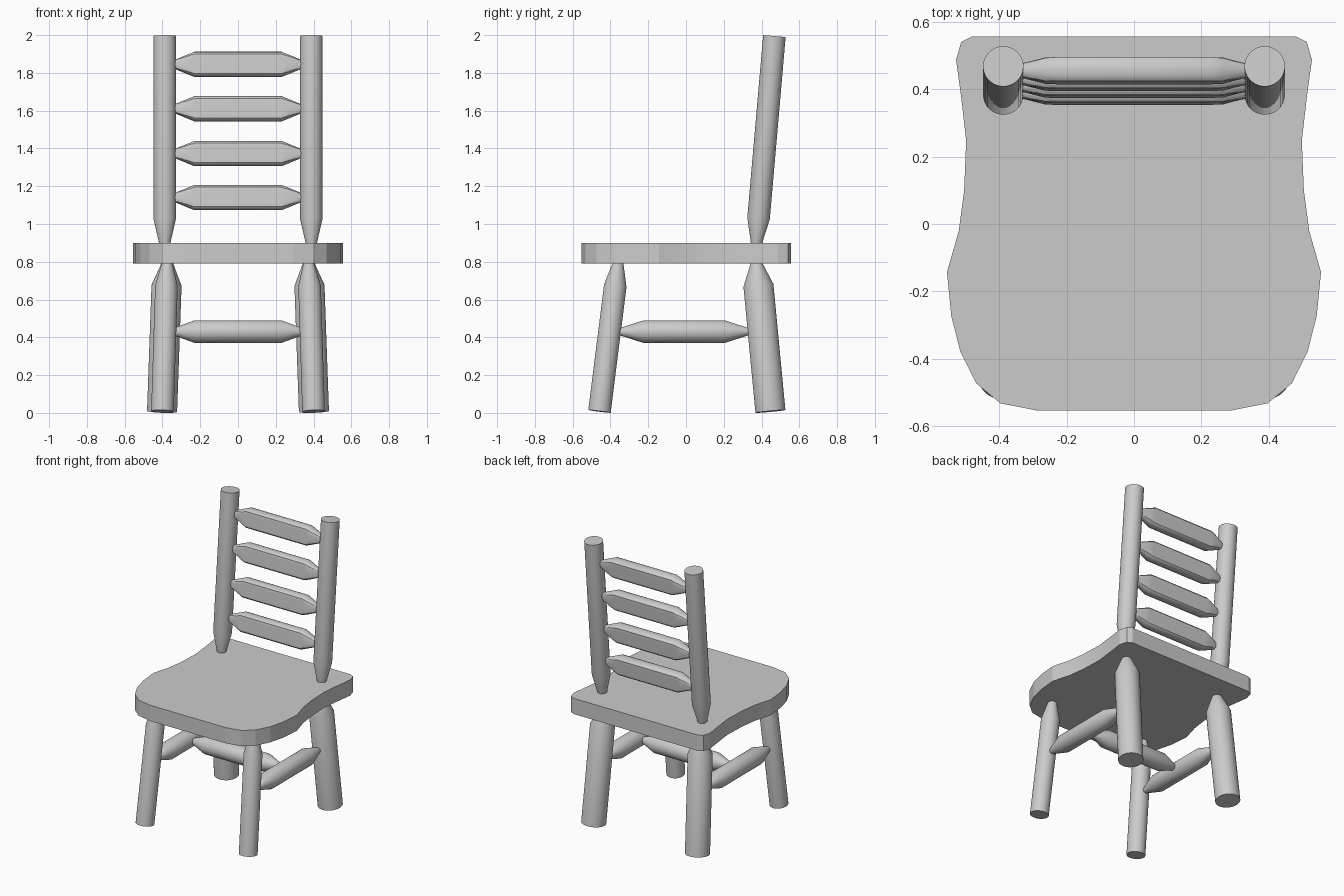
import bpy, bmesh, math
from mathutils import Vector, Matrix

if "Cube" in bpy.data.objects:
    bpy.data.objects.remove(bpy.data.objects["Cube"])

SIDES = 32


def finish(name, bm, angle=25):
    bmesh.ops.recalc_face_normals(bm, faces=bm.faces)
    me = bpy.data.meshes.new(name)
    bm.to_mesh(me)
    bm.free()
    ob = bpy.data.objects.new(name, me)
    bpy.context.collection.objects.link(ob)
    bpy.ops.object.select_all(action='DESELECT')
    ob.select_set(True)
    bpy.context.view_layer.objects.active = ob
    bpy.ops.object.shade_smooth_by_angle(angle=math.radians(angle))
    return ob


def turned(name, p0, p1, rings, flat=None, tilt=0.0):
    """Turned rod from p0 to p1; rings = (distance from p0, radius); flat limits the depth."""
    p0, p1 = Vector(p0), Vector(p1)
    axis = (p1 - p0).normalized()
    ref = Vector((0, 1, 0)) if abs(axis.y) < 0.7 else Vector((1, 0, 0))
    ref = Matrix.Rotation(tilt, 3, 'X') @ ref
    u = (ref - axis * ref.dot(axis)).normalized()
    v = axis.cross(u)
    bm = bmesh.new()
    loops = []
    for d, r in rings:
        loop = []
        for i in range(SIDES):
            a = 2 * math.pi * (i + 0.5) / SIDES
            cu, cv = r * math.cos(a), r * math.sin(a)
            if flat:
                cu = max(-flat, min(flat, cu))
            loop.append(bm.verts.new(p0 + axis * d + u * cu + v * cv))
        loops.append(loop)
    for a, b in zip(loops, loops[1:]):
        for i in range(SIDES):
            j = (i + 1) % SIDES
            bm.faces.new((a[i], a[j], b[j], b[i]))
    bm.faces.new(loops[0])
    bm.faces.new(loops[-1])
    if flat:
        bmesh.ops.remove_doubles(bm, verts=bm.verts, dist=1e-5)
    return finish(name, bm)


# Seat: mirrored half outline, extruded
half = [(0.29, -0.553), (0.397, -0.532), (0.468, -0.473), (0.515, -0.38),
        (0.542, -0.274), (0.555, -0.143), (0.52, -0.02), (0.504, 0.10),
        (0.498, 0.247), (0.513, 0.378), (0.528, 0.487), (0.513, 0.54), (0.48, 0.557)]
outline = half + [(-x, y) for x, y in reversed(half)]
bm = bmesh.new()
face = bm.faces.new([bm.verts.new((x, y, 0.79)) for x, y in outline])
ext = bmesh.ops.extrude_face_region(bm, geom=[face])
bmesh.ops.translate(bm, vec=(0, 0, 0.11),
                    verts=[g for g in ext['geom'] if isinstance(g, bmesh.types.BMVert)])
finish("seat", bm, 10)

# Legs, back posts and side stretchers on both sides
for s, side in ((-1, "left"), (1, "right")):
    turned("front_leg_" + side, (s * 0.40, -0.458, 0.008), (s * 0.375, -0.359, 0.795),
           [(0, 0.06), (0.67, 0.06), (0.794, 0.028)])
    turned("back_leg_" + side, (s * 0.402, 0.447, 0.008), (s * 0.374, 0.372, 0.795),
           [(0, 0.08), (0.67, 0.08), (0.791, 0.03)])
    turned("back_post_" + side, (s * 0.388, 0.372, 0.89), (s * 0.388, 0.468, 1.995),
           [(0, 0.028), (0.14, 0.06), (1.109, 0.06)])
    turned("side_stretcher_" + side, (s * 0.388, -0.37, 0.43), (s * 0.388, 0.35, 0.43),
           [(0, 0.013), (0.145, 0.06), (0.575, 0.06), (0.72, 0.013)])

# Middle stretcher joining the side ones
turned("cross_stretcher", (-0.35, -0.01, 0.43), (0.35, -0.01, 0.43),
       [(0, 0.016), (0.12, 0.06), (0.58, 0.06), (0.70, 0.016)])

# Flattened backrest slats leaning with the posts
for k, z in enumerate((1.14, 1.373, 1.61, 1.845)):
    y = 0.372 + 0.0869 * (z - 0.89)
    turned("back_slat_%d" % (k + 1), (-0.35, y, z), (0.35, y, z),
           [(0, 0.018), (0.085, 0.053), (0.12, 0.067), (0.58, 0.067), (0.615, 0.053), (0.70, 0.018)],
           flat=0.036, tilt=-math.radians(5))
